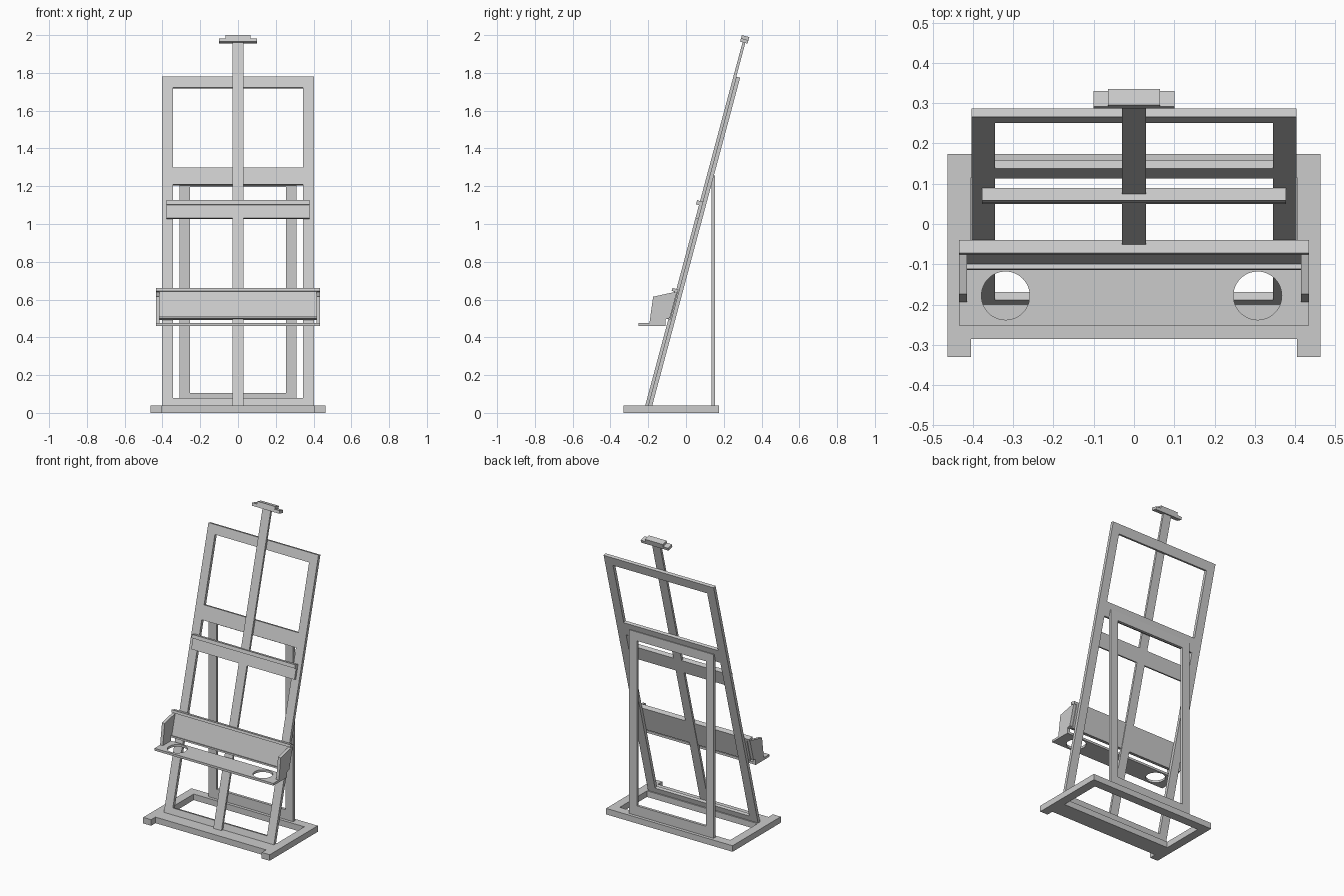
import bpy, bmesh
from math import radians, cos
from mathutils import Matrix

cube = bpy.data.objects.get("Cube")
if cube:
    bpy.data.objects.remove(cube, do_unlink=True)

grey = bpy.data.materials.new("plain grey")
grey.use_nodes = True
grey.diffuse_color = (0.6, 0.6, 0.6, 1)
grey.node_tree.nodes["Principled BSDF"].inputs["Base Color"].default_value = (0.6, 0.6, 0.6, 1)

LEAN = 15
FLOOR = 0.04
FLAT = Matrix.Identity(4)
UPRIGHT = Matrix.Rotation(radians(90), 4, 'X')
LEANING = Matrix.Translation((0, -0.2, FLOOR)) @ Matrix.Rotation(radians(90 - LEAN), 4, 'X')


def finish(name, bm, depth):
    """Turn a flat outline into a solid board, thickened along its normal."""
    mesh = bpy.data.meshes.new(name)
    bm.to_mesh(mesh)
    bm.free()
    mesh.materials.append(grey)
    obj = bpy.data.objects.new(name, mesh)
    bpy.context.collection.objects.link(obj)
    solid = obj.modifiers.new("thickness", 'SOLIDIFY')
    solid.thickness = depth
    solid.offset = 1
    return obj


def panel(name, xs, vs, n0, n1, place, holes=()):
    """Board on a grid of cuts; cells listed in holes stay open."""
    bm = bmesh.new()
    grid = [[bm.verts.new(place @ Matrix.Translation((x, v, n0)).to_translation())
             for v in vs] for x in xs]
    for i in range(len(xs) - 1):
        for j in range(len(vs) - 1):
            if (i, j) not in holes:
                bm.faces.new((grid[i][j], grid[i + 1][j], grid[i + 1][j + 1], grid[i][j + 1]))
    bmesh.ops.delete(bm, geom=[v for v in bm.verts if not v.link_faces], context='VERTS')
    return finish(name, bm, n1 - n0)


def leaning(name, xs, heights, n0, n1, holes=()):
    """Board in the leaning plane, given by heights above the ground."""
    vs = [(z - FLOOR) / cos(radians(LEAN)) for z in heights]
    return panel(name, xs, vs, n0, n1, LEANING, holes)


def both(*widths):
    return [-w for w in widths] + [w for w in reversed(widths)]


# Base with two runners projecting at the front
panel("base", both(0.463, 0.405), [-0.33, -0.285, -0.17, 0.115, 0.174], 0, FLOOR, FLAT,
      {(1, 0), (1, 2)})

# Leaning front frame and upright rear support
leaning("front_frame", both(0.403, 0.345), [0.03, 0.08, 1.21, 1.3, 1.722, 1.78], -0.021, 0,
        {(1, 1), (1, 3)})
panel("rear_support", both(0.31, 0.253), [0.03, 0.105, 1.197, 1.256], -0.153, -0.135, UPRIGHT,
      {(1, 1)})

# Centre mast with its top clamp
leaning("mast", both(0.03), [0.03, 1.96], 0, 0.015)
leaning("clamp_lower", both(0.1), [1.958, 1.976], -0.0125, 0.0285)
leaning("clamp_upper", both(0.065), [1.976, 1.9926], -0.0125, 0.0285)

# Sliding crossbar with a lip
leaning("crossbar", both(0.378), [1.027, 1.1], 0, 0.015)
leaning("crossbar_lip", both(0.378), [1.096, 1.118], 0, 0.031)

# Tray backboard with its lips
leaning("tray_backboard", both(0.415), [0.495, 0.645], 0.004, 0.024)
leaning("tray_top_lip", both(0.435), [0.636, 0.652], 0.004, 0.037)
leaning("tray_lower_lip", both(0.415), [0.492, 0.501], 0.004, 0.036)

# Tray side cheeks
for side, x in (("left", 0.415), ("right", -0.435)):
    bm = bmesh.new()
    outline = [(-0.195, 0.465), (-0.108, 0.465), (-0.108, 0.495), (-0.085, 0.503),
               (-0.048, 0.64), (-0.078, 0.636), (-0.174, 0.615)]
    bm.faces.new([bm.verts.new((x, y, z)) for y, z in outline])
    finish(side + "_tray_cheek", bm, 0.02)

# Tray shelf with two round cup holes
shelf = panel("tray_shelf", both(0.435), [-0.252, -0.108], 0.46, 0.475, FLAT)
for side, x in (("left", 0.307), ("right", -0.319)):
    bpy.ops.mesh.primitive_cylinder_add(vertices=48, radius=0.06, depth=0.1,
                                        location=(x, -0.178, 0.467))
    cutter = bpy.context.object
    cutter.name = side + "_cup_cutter"
    cutter.hide_render = True
    cutter.hide_set(True)
    cut = shelf.modifiers.new("cup hole", 'BOOLEAN')
    cut.operation = 'DIFFERENCE'
    cut.object = cutter
    cut.solver = 'EXACT'
